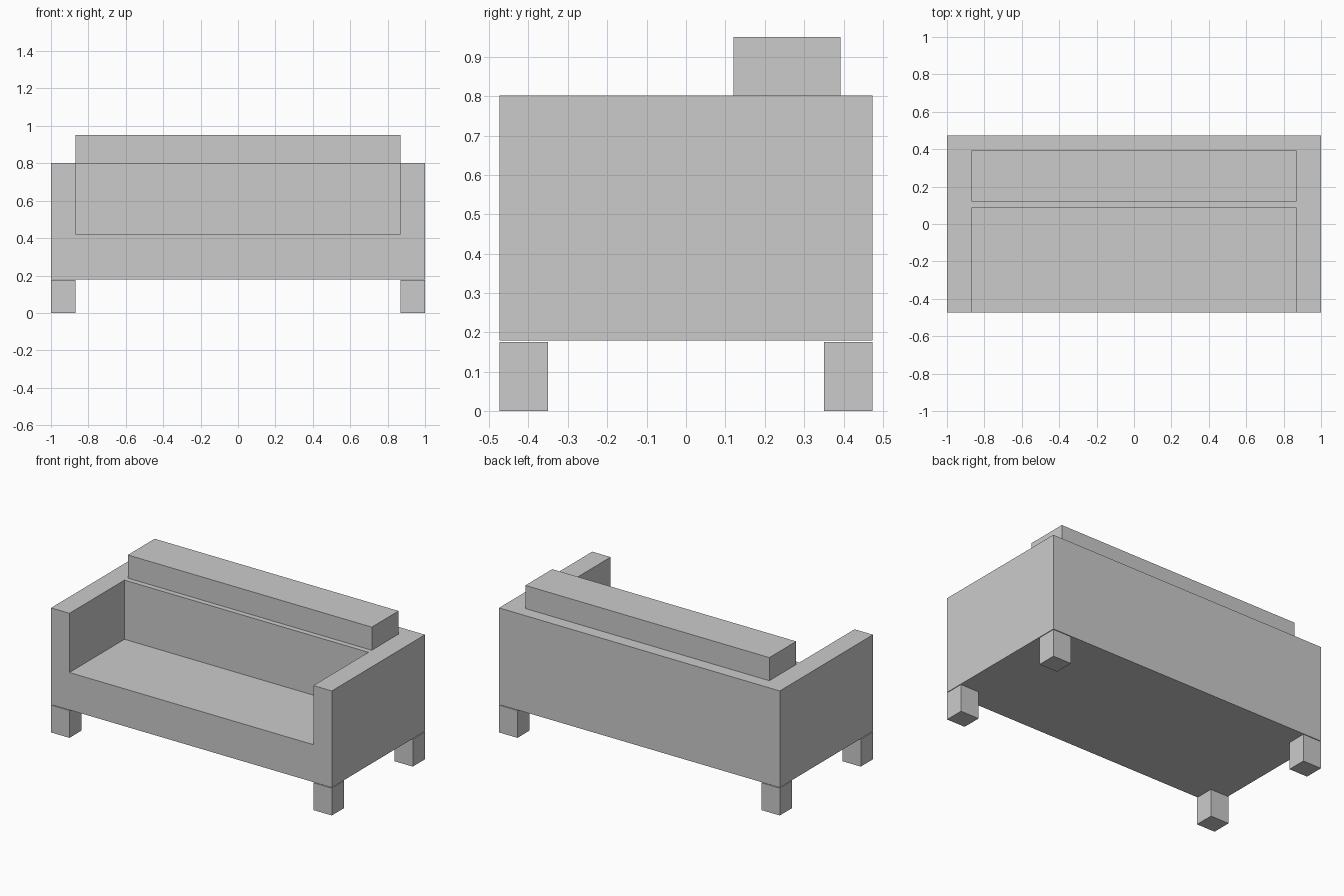
import bpy
import bmesh

if "Cube" in bpy.data.objects:
    bpy.data.objects.remove(bpy.data.objects["Cube"])


def prism(name, profile, x0, x1):
    """Extrude a closed (y, z) profile along x from x0 to x1."""
    bm = bmesh.new()
    face = bm.faces.new([bm.verts.new((x0, y, z)) for y, z in profile])
    new = bmesh.ops.extrude_face_region(bm, geom=[face])["geom"]
    verts = [v for v in new if isinstance(v, bmesh.types.BMVert)]
    bmesh.ops.translate(bm, vec=(x1 - x0, 0, 0), verts=verts)
    bmesh.ops.recalc_face_normals(bm, faces=bm.faces)
    mesh = bpy.data.meshes.new(name)
    bm.to_mesh(mesh)
    bm.free()
    obj = bpy.data.objects.new(name, mesh)
    bpy.context.collection.objects.link(obj)
    return obj


def rect(y0, y1, z0, z1):
    return [(y0, z0), (y1, z0), (y1, z1), (y0, z1)]


DEPTH = 0.474   # half depth
INNER = 0.869   # inner face of the arms
BASE = 0.18     # underside of the body
TOP = 0.802     # top of arms and back
LEG = 0.124     # leg depth

# Seat and back as one L-shaped body
prism("seat_and_back",
      [(-DEPTH, BASE), (DEPTH, BASE), (DEPTH, TOP),
       (0.086, TOP), (0.086, 0.421), (-DEPTH, 0.421)],
      -INNER, INNER)

# Head bolster resting on the back
prism("head_bolster", rect(0.12, 0.393, TOP, 0.951), -INNER, INNER)

# Arms and legs on both sides
for side, s in (("left", -1), ("right", 1)):
    prism(f"{side}_arm", rect(-DEPTH, DEPTH, BASE, TOP), s * INNER, s)
    for end, y in (("front", -DEPTH), ("back", DEPTH - LEG)):
        prism(f"{side}_{end}_leg", rect(y, y + LEG, 0, 0.176), s * INNER, s)
